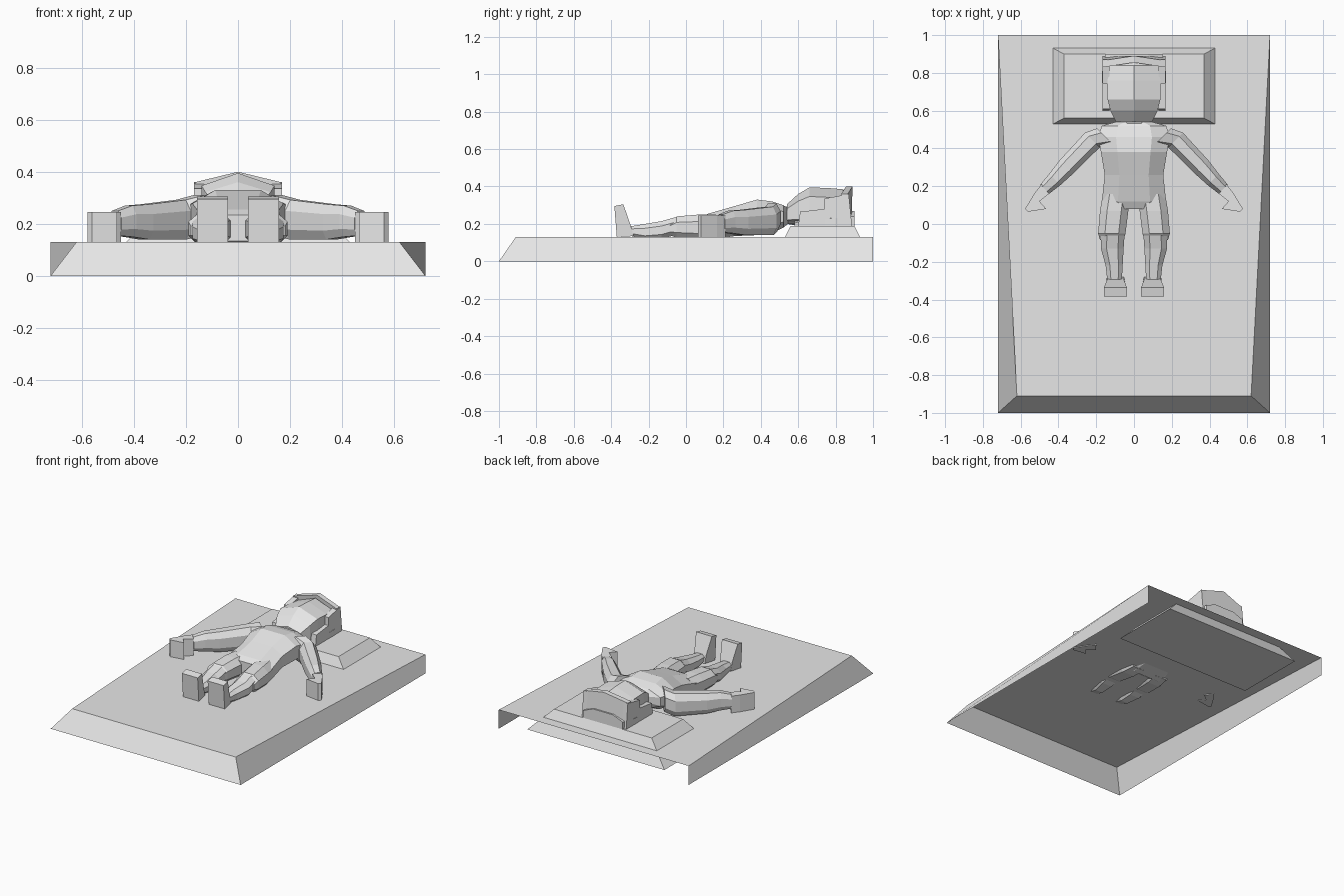
import bpy, bmesh, math
from mathutils import Vector

if "Cube" in bpy.data.objects:
    bpy.data.objects.remove(bpy.data.objects["Cube"])

grey = bpy.data.materials.new("light grey")
grey.diffuse_color = (0.8, 0.8, 0.8, 1)
grey.use_nodes = True
grey.node_tree.nodes["Principled BSDF"].inputs["Base Color"].default_value = grey.diffuse_color

OCT = [(1, -.5), (1, .45), (.5, 1), (-.5, 1), (-1, .45), (-1, -.5), (-.6, -1), (.6, -1)]
HEX = [(1, -.6), (1, .55), (0, 1), (-1, .55), (-1, -.6), (0, -1)]
BOX = [(1, -1), (1, 1), (-1, 1), (-1, -1)]


def make(name, verts, faces, fix=True):
    me = bpy.data.meshes.new(name)
    me.from_pydata([tuple(v) for v in verts], [], faces)
    if fix:
        bm = bmesh.new()
        bm.from_mesh(me)
        bmesh.ops.recalc_face_normals(bm, faces=bm.faces)
        bm.to_mesh(me)
        bm.free()
    me.materials.append(grey)
    ob = bpy.data.objects.new(name, me)
    bpy.context.collection.objects.link(ob)
    return ob


def skin(name, rings):
    """Closed skin over rings with equal point counts."""
    n = len(rings[0])
    faces = [(k * n + i, k * n + (i + 1) % n, (k + 1) * n + (i + 1) % n, (k + 1) * n + i)
             for k in range(len(rings) - 1) for i in range(n)]
    last = (len(rings) - 1) * n
    faces += [tuple(range(n)), tuple(range(last, last + n))]
    return make(name, [v for r in rings for v in r], faces)


def loft(name, secs, prof, side=1):
    """Sections: x0, x1, y, z0, z1 (optional forward lean of the top)."""
    rings = []
    for s in secs:
        x0, x1, y, z0, z1 = s[:5]
        lean = s[5] if len(s) > 5 else 0
        rings.append([Vector((side * ((x0 + x1) / 2 + a * (x1 - x0) / 2), y + b * lean,
                              (z0 + z1) / 2 + b * (z1 - z0) / 2)) for a, b in prof])
    return skin(name, rings)


# Mattress cover: open at the back and underneath
make("mattress_cover",
     [(-.72, 1, .13), (.72, 1, .13), (.62, -.91, .13), (-.62, -.91, .13),
      (-.72, 1, 0), (.72, 1, 0), (.72, -1, 0), (-.72, -1, 0)],
     [(3, 2, 1, 0), (7, 6, 2, 3), (6, 5, 1, 2), (4, 7, 3, 0)], fix=False)

# Pillow: tapered block reaching below the cover
skin("pillow", [[(a * w, .73 + b * d, z) for a, b in BOX]
                for w, d, z in ((.52, .247, .04), (.37, .17, .19))])

# Torso from crotch to neck
loft("torso", [(-.12, .12, .08, .135, .235), (-.17, .17, .12, .115, .255),
               (-.155, .155, .26, .135, .295), (-.175, .175, .38, .14, .33),
               (-.19, .19, .46, .15, .32), (-.17, .17, .52, .18, .30),
               (-.08, .08, .545, .20, .285)], OCT)
loft("neck", [(-.075, .075, .51, .20, .29), (-.075, .075, .60, .20, .30)], OCT)

# Head with the face upward
loft("head", [(-.095, .095, .54, .20, .305), (-.125, .125, .60, .19, .36),
              (-.14, .14, .66, .18, .395), (-.14, .14, .76, .17, .392),
              (-.13, .13, .84, .17, .385), (-.10, .10, .875, .19, .34)], HEX)

# Hair: back slab, side locks and a raised fringe rim
loft("hair_back", [(-.11, .11, .58, .165, .22), (-.165, .165, .66, .16, .25),
                   (-.17, .17, .80, .155, .26), (-.15, .15, .90, .16, .27)], OCT)
skin("hair_crown", [[(a, y + s, z) for a, y, z in
                     ((-.165, .865, .36), (0, .89, .40), (.165, .865, .36),
                      (.165, .885, .16), (0, .91, .16), (-.165, .885, .16))]
                    for s in (0, -.035)])
for side, tag in ((1, "right"), (-1, "left")):
    # Side lock: stepped outline seen from the side
    outline = [(.60, .19), (.61, .265), (.74, .28), (.74, .335), (.87, .36), (.89, .165)]
    skin("hair_side_" + tag, [[(side * x, y, z) for y, z in outline] for x in (.13, .168)])

    # Leg: thigh, bent knee step and shin
    loft("thigh_" + tag, [(.02, .165, .16, .12, .25), (.03, .18, .07, .115, .25),
                          (.045, .19, -.05, .125, .24), (.055, .18, -.085, .14, .21)],
         OCT, side)
    loft("shin_" + tag, [(.05, .175, -.06, .14, .235), (.055, .175, -.13, .12, .215),
                         (.06, .15, -.22, .115, .20), (.065, .14, -.31, .14, .185)],
         OCT, side)
    # Upright foot: sole faces the foot of the bed
    foot = [(-.28, .135), (-.295, .19), (-.335, .305), (-.383, .295), (-.37, .13)]
    skin("foot_" + tag, [[(side * (c + (x - c) * (.75 if y > -.3 else 1)), y, z) for y, z in foot]
                         for c in (.098,) for x in (.038, .158)])

    # Arm: tall thin sections along a path, each x, y, half width, z0, z1
    path = [(.15, .46, .065, .16, .31), (.22, .445, .055, .14, .292),
            (.36, .30, .05, .14, .275), (.42, .235, .042, .15, .27),
            (.472, .185, .034, .155, .25)]
    across = Vector((.707, .707, 0))
    skin("arm_" + tag, [[(side * (x + a * w * across.x), y + a * w * across.y,
                          (z0 + z1) / 2 + b * (z1 - z0) / 2) for a, b in OCT]
                        for x, y, w, z0, z1 in path])
    # Mitten hand
    plan = [(.45, .16), (.49, .21), (.525, .165), (.577, .08), (.56, .065), (.465, .08), (.50, .12)]
    skin("hand_" + tag, [[(side * x, y, z) for x, y in plan] for z in (.125, .245)])
